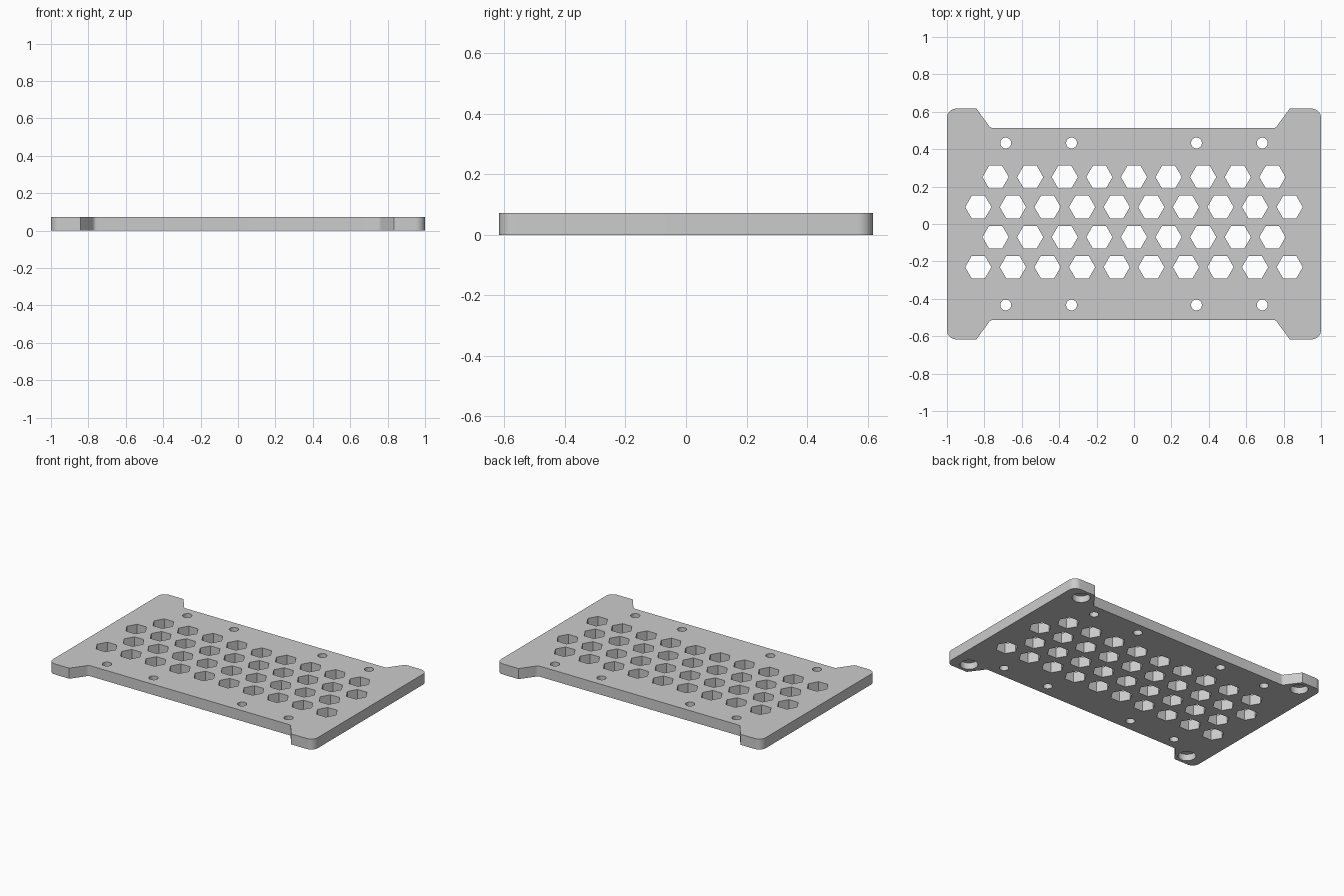
import bpy, bmesh
from math import sin, cos, pi, radians

cube = bpy.data.objects.get("Cube")
if cube:
    bpy.data.objects.remove(cube, do_unlink=True)

THICK = 0.072
HALF_X, HALF_Y, BODY_Y = 1.0, 0.617, 0.513

grey = bpy.data.materials.new("plain grey")
grey.use_nodes = True
grey.diffuse_color = (0.6, 0.6, 0.6, 1)
grey.node_tree.nodes["Principled BSDF"].inputs["Base Color"].default_value = (0.6, 0.6, 0.6, 1)


def add_prism(bm, points, z0, z1):
    """Closed prism over a 2D outline."""
    low = [bm.verts.new((x, y, z0)) for x, y in points]
    high = [bm.verts.new((x, y, z1)) for x, y in points]
    bm.faces.new(low[::-1])
    bm.faces.new(high)
    n = len(points)
    for i in range(n):
        j = (i + 1) % n
        bm.faces.new((low[i], low[j], high[j], high[i]))


def ring(x, y, radius, sides):
    return [(x + radius * cos(2 * pi * i / sides), y + radius * sin(2 * pi * i / sides))
            for i in range(sides)]


def make_object(name, bm):
    bmesh.ops.recalc_face_normals(bm, faces=bm.faces)
    mesh = bpy.data.meshes.new(name)
    bm.to_mesh(mesh)
    bm.free()
    mesh.materials.append(grey)
    obj = bpy.data.objects.new(name, mesh)
    bpy.context.collection.objects.link(obj)
    return obj


def quarter(sx, sy):
    """Outline of one corner: outer edge, rounded corner, taper, fillet to the body edge."""
    r = 0.05
    tab = 0.838 - 0.005 * sx
    pts = [(HALF_X - r + r * cos(a), HALF_Y - r + r * sin(a))
           for a in (radians(90 * i / 8) for i in range(9))]
    # sharp tab corner, then a straight taper
    start, bend, end = (tab - 0.062, BODY_Y + 0.02), (tab - 0.072, BODY_Y), (tab - 0.088, BODY_Y)
    pts.append((tab, HALF_Y))
    for i in range(6):
        t = i / 5
        pts.append(tuple((1 - t) ** 2 * a + 2 * t * (1 - t) * b + t * t * c
                         for a, b, c in zip(start, bend, end)))
    pts = [(sx * x, sy * y) for x, y in pts]
    return pts if sx * sy > 0 else pts[::-1]


# Plate with four corner tabs
bm = bmesh.new()
outline = quarter(1, 1) + quarter(-1, 1) + quarter(-1, -1) + quarter(1, -1)
add_prism(bm, outline, 0, THICK)
plate = make_object("mounting_plate", bm)

# Cutters: hexagon vents, screw holes, blind pockets underneath
bm = bmesh.new()
for row in range(4):
    count = 9 + row % 2
    for i in range(count):
        x = (i - (count - 1) / 2) * 0.185
        add_prism(bm, ring(x, 0.251 - 0.1605 * row, 0.07, 6), -0.1, 0.2)
for sx in (-1, 1):
    for sy in (-1, 1):
        for x in (0.334, 0.686):
            add_prism(bm, ring(sx * x, sy * 0.433, 0.029, 32), -0.1, 0.2)
        add_prism(bm, ring(sx * 0.88, sy * 0.54, 0.056, 40), -0.1, 0.045)
cutter = make_object("hole_cutter", bm)
cutter.hide_render = True

cut = plate.modifiers.new("holes", 'BOOLEAN')
cut.operation = 'DIFFERENCE'
cut.solver = 'EXACT'
cut.object = cutter

# Apply the cut, drop the helper, smooth the rounded walls
bpy.ops.object.select_all(action='DESELECT')
plate.select_set(True)
bpy.context.view_layer.objects.active = plate
bpy.ops.object.modifier_apply(modifier=cut.name)
bpy.data.objects.remove(cutter, do_unlink=True)
bpy.ops.object.shade_smooth_by_angle(angle=radians(30))
